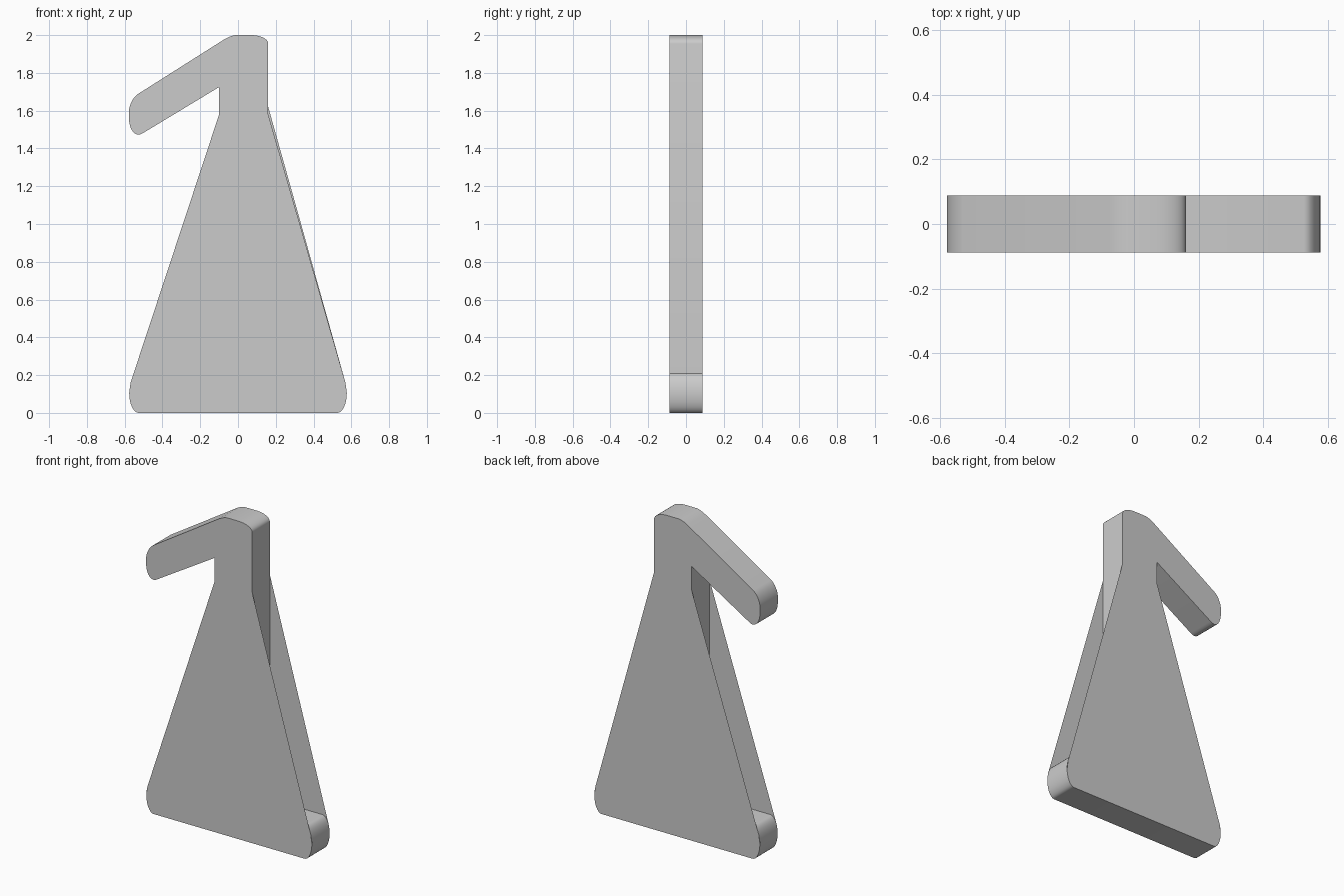
import bpy, bmesh, math

if "Cube" in bpy.data.objects:
    bpy.data.objects.remove(bpy.data.objects["Cube"])

HALF = 0.0885       # half thickness along y
BAR_TOP = 0.21


def rounded(a, c, b, n=8):
    """Elliptical corner from a to b around the sharp corner c."""
    pts = []
    for i in range(n + 1):
        t = math.pi / 2 * i / n
        u, v = 1 - math.sin(t), 1 - math.cos(t)
        pts.append(tuple(c[k] + (a[k] - c[k]) * u + (b[k] - c[k]) * v for k in (0, 1)))
    return pts


def make(name, verts, faces, smooth=False):
    mesh = bpy.data.meshes.new(name)
    bm = bmesh.new()
    vs = [bm.verts.new(v) for v in verts]
    for f in faces:
        bm.faces.new([vs[i] for i in f])
    bm.to_mesh(mesh)
    bm.free()
    ob = bpy.data.objects.new(name, mesh)
    bpy.context.collection.objects.link(ob)
    if smooth:
        bpy.context.view_layer.objects.active = ob
        ob.select_set(True)
        bpy.ops.object.shade_smooth_by_angle(angle=math.radians(35))
        ob.select_set(False)
    return ob


def panel(name, outline, y, flip=False):
    order = list(range(len(outline)))
    make(name, [(x, y, z) for x, z in outline], [order[::-1] if flip else order])


# head of the post with its slanted arm, counter-clockwise seen from the front
head = (rounded((0.16, 1.955), (0.16, 2.0), (0.07, 2.0))
        + rounded((-0.015, 2.0), (-0.045, 1.996), (-0.075, 1.976), 5)
        + rounded((-0.53, 1.688), (-0.578, 1.657), (-0.578, 1.59))
        + rounded((-0.578, 1.56), (-0.572, 1.432), (-0.50, 1.483))
        + [(-0.10, 1.725)])

# base bar: upper and lower rounded corners
low_right = rounded((0.525, 0), (0.576, 0), (0.576, 0.105))
up_right = rounded((0.576, 0.105), (0.576, BAR_TOP), (0.525, BAR_TOP))[1:]
low_left = [(-x, z) for x, z in reversed(low_right)]
up_left = [(-x, z) for x, z in reversed(up_right)]

# side walls of post, arm and bar; these run on inside the open flared skirt
path = (head + [(-0.10, BAR_TOP)] + up_left + low_left
        + low_right + up_right + [(0.16, BAR_TOP)])
n = len(path)
make("post_and_bar_walls",
     [(x, y, z) for y in (-HALF, HALF) for x, z in path],
     [((i + 1) % n, i, n + i, n + (i + 1) % n) for i in range(n)], smooth=True)


# flat front and back panels, covering the skirt between post and bar
def silhouette(shoulder):
    return (head + [(-0.10, 1.58), (-0.569, 0.16)] + low_left
            + low_right + [(0.569, 0.16), (0.16, shoulder)])


panel("front_panel", silhouette(1.58), -HALF)
panel("back_panel", silhouette(1.62), HALF, flip=True)
